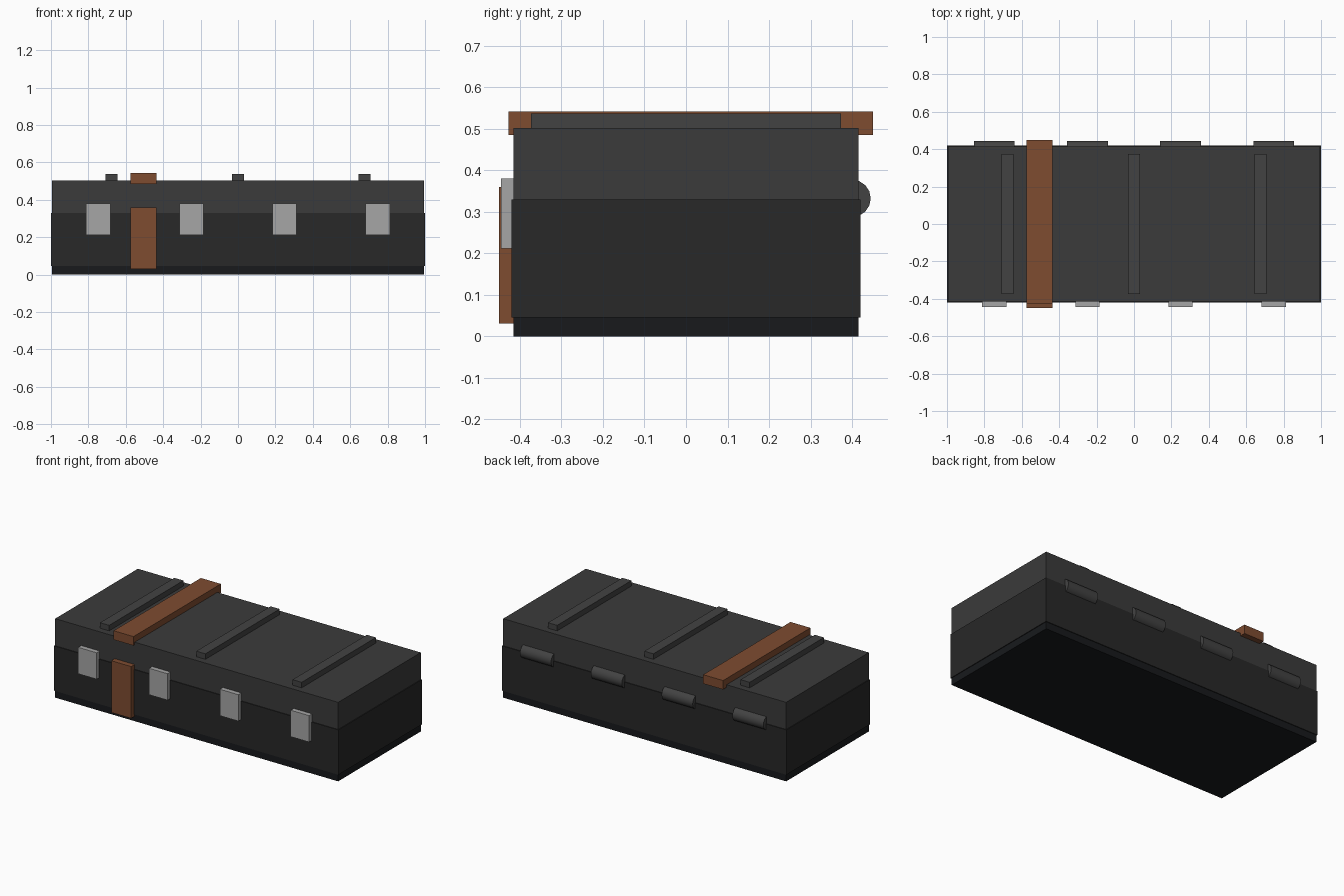
import bpy
from math import pi

if "Cube" in bpy.data.objects:
    bpy.data.objects.remove(bpy.data.objects["Cube"])


def material(name, r, g, b):
    m = bpy.data.materials.new(name)
    m.diffuse_color = (r, g, b, 1)
    m.use_nodes = True
    m.node_tree.nodes["Principled BSDF"].inputs["Base Color"].default_value = m.diffuse_color
    return m


BASE = material("base_black", 0.009, 0.010, 0.012)
SHELL = material("shell_dark", 0.021, 0.021, 0.021)
LID = material("lid_charcoal", 0.043, 0.043, 0.043)
TRIM = material("trim_grey", 0.055, 0.055, 0.055)
STEEL = material("latch_steel", 0.38, 0.38, 0.38)
LEATHER = material("strap_leather", 0.21, 0.072, 0.030)


def box(name, x, y, z, mat):
    """Box from (min, max) ranges on each axis."""
    bpy.ops.mesh.primitive_cube_add(size=1, location=[sum(r) / 2 for r in (x, y, z)])
    ob = bpy.context.object
    ob.name = name
    ob.scale = [r[1] - r[0] for r in (x, y, z)]
    bpy.ops.object.transform_apply(location=False, rotation=False, scale=True)
    ob.data.materials.append(mat)
    return ob


# Case: base plinth, main shell, lid
box("base", (-0.995, 0.995), (-0.415, 0.415), (0, 0.045), BASE)
box("shell", (-1, 1), (-0.42, 0.42), (0.045, 0.33), SHELL)
box("lid", (-0.995, 0.995), (-0.415, 0.415), (0.33, 0.502), LID)

# Raised ribs across the lid
for i, x in enumerate((-0.677, 0, 0.677)):
    box(f"lid_rib_{i + 1}", (x - 0.032, x + 0.032), (-0.373, 0.373), (0.498, 0.537), TRIM)

# Front latches and rear hinge barrels
for i, x in enumerate((-0.747, -0.249, 0.249, 0.747)):
    box(f"latch_{i + 1}", (x - 0.065, x + 0.065), (-0.445, -0.405), (0.212, 0.38), STEEL)
    bpy.ops.mesh.primitive_cylinder_add(vertices=16, radius=0.045, depth=0.218,
                                        location=(x, 0.4, 0.332), rotation=(0, pi / 2, 0))
    hinge = bpy.context.object
    hinge.name = f"hinge_{i + 1}"
    hinge.data.materials.append(TRIM)
    bpy.ops.object.shade_smooth_by_angle()

# Leather strap: over the lid and down the front
box("strap_top", (-0.576, -0.436), (-0.427, 0.45), (0.485, 0.542), LEATHER)
box("strap_front", (-0.576, -0.436), (-0.45, -0.405), (0.031, 0.36), LEATHER)
